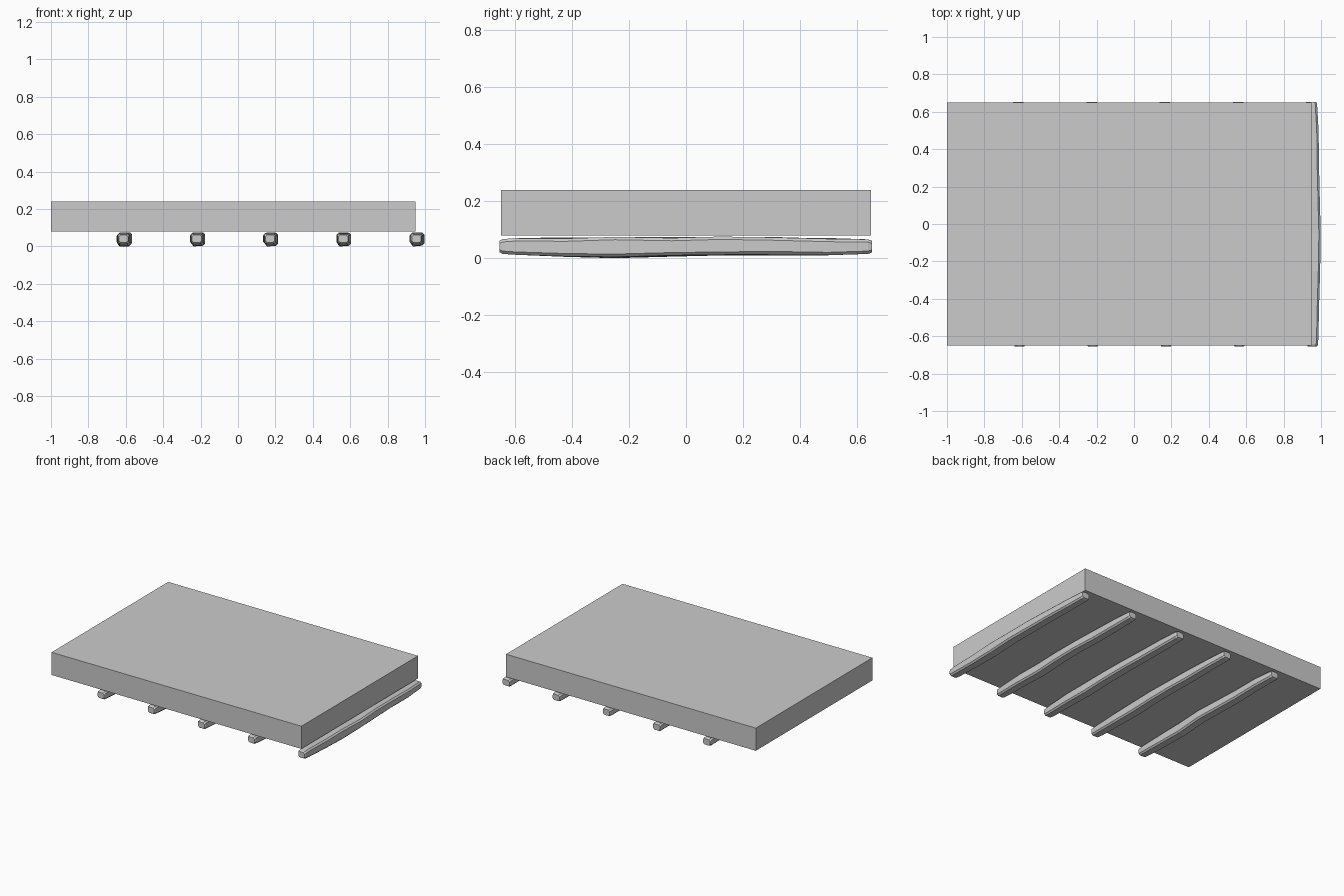
import bpy, bmesh, random

if "Cube" in bpy.data.objects:
    bpy.data.objects.remove(bpy.data.objects["Cube"])

random.seed(4)


def make_object(name, bm):
    bmesh.ops.recalc_face_normals(bm, faces=bm.faces)
    mesh = bpy.data.meshes.new(name)
    bm.to_mesh(mesh)
    bm.free()
    obj = bpy.data.objects.new(name, mesh)
    bpy.context.collection.objects.link(obj)
    return obj


def slab(name, x0, x1, y0, y1, z0, z1):
    bm = bmesh.new()
    bmesh.ops.create_cube(bm, size=1)
    for v in bm.verts:
        v.co.x = x0 if v.co.x < 0 else x1
        v.co.y = y0 if v.co.y < 0 else y1
        v.co.z = z0 if v.co.z < 0 else z1
    return make_object(name, bm)


# Stations along a rough-hewn beam: y, sideways bow, half width, bottom, top
STATIONS = [
    (-0.655, 0.000, 0.025, 0.021, 0.061),
    (-0.645, 0.000, 0.030, 0.015, 0.067),
    (-0.600, 0.000, 0.032, 0.012, 0.070),
    (-0.420, 0.004, 0.034, 0.007, 0.072),
    (-0.250, 0.006, 0.034, 0.003, 0.073),
    (-0.050, 0.008, 0.035, 0.008, 0.074),
    (0.120, 0.006, 0.035, 0.010, 0.075),
    (0.300, 0.002, 0.034, 0.012, 0.073),
    (0.500, -0.002, 0.033, 0.012, 0.070),
    (0.640, -0.006, 0.031, 0.015, 0.066),
    (0.653, -0.006, 0.027, 0.020, 0.061),
]


def beam(name, x):
    bm = bmesh.new()
    rings = []
    for i, (y, bow, w, z0, z1) in enumerate(STATIONS):
        if 2 < i < 9:
            bow += random.uniform(-0.003, 0.003)
            z0 = max(0, z0 + random.uniform(-0.003, 0.002))
            z1 = min(0.077, z1 + random.uniform(-0.003, 0.002))
        c, cx = 0.010, x + bow
        profile = [(-w + c, z0), (w - c, z0), (w, z0 + c), (w, z1 - c),
                   (w - c, z1), (-w + c, z1), (-w, z1 - c), (-w, z0 + c)]
        rings.append([bm.verts.new((cx + px, y, pz)) for px, pz in profile])
    for a, b in zip(rings, rings[1:]):
        for k in range(8):
            n = (k + 1) % 8
            bm.faces.new((a[k], a[n], b[n], b[k]))
    bm.faces.new(rings[0])
    bm.faces.new(rings[-1])
    # Let the lowest point touch the ground
    min(bm.verts, key=lambda v: v.co.z).co.z = 0
    return make_object(name, bm)


# Deck slab
slab("deck_slab", -1.0, 0.95, -0.65, 0.65, 0.08, 0.24)

# Five support beams
for i in range(5):
    beam(f"support_beam_{i + 1}", -0.612 + i * 0.3915)
